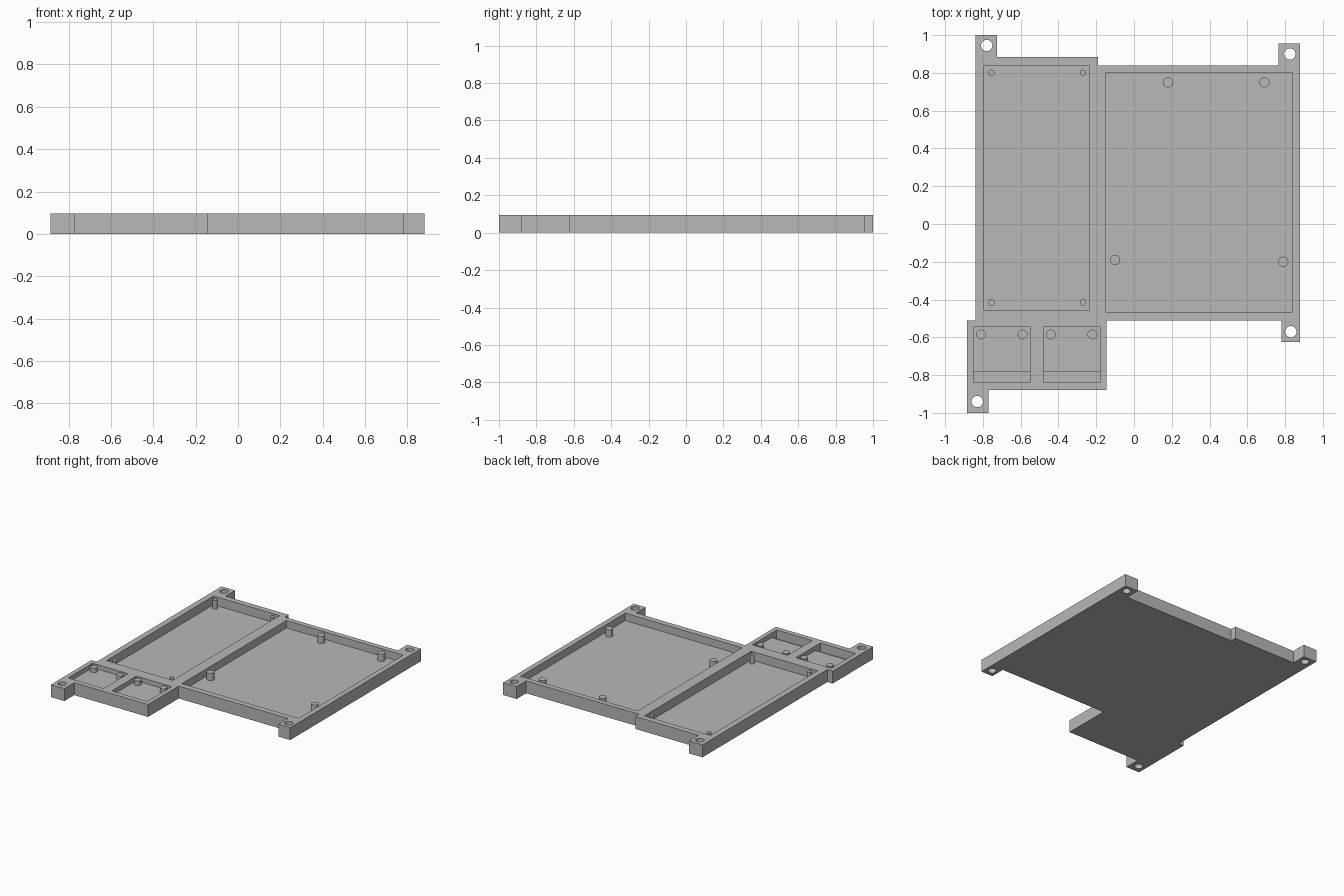
import bpy, bmesh
from math import cos, sin, tau

cube = bpy.data.objects.get("Cube")
if cube:
    bpy.data.objects.remove(cube, do_unlink=True)

TOP = 0.095

grey = bpy.data.materials.new("light grey plastic")
grey.use_nodes = True
COLOUR = (0.48, 0.48, 0.48, 1)
grey.diffuse_color = COLOUR
grey.node_tree.nodes["Principled BSDF"].inputs["Base Color"].default_value = COLOUR


def prism(name, outline, z0, z1):
    """Extrude a flat outline from z0 to z1."""
    bm = bmesh.new()
    face = bm.faces.new([bm.verts.new((x, y, z0)) for x, y in outline])
    new = bmesh.ops.extrude_face_region(bm, geom=[face])["geom"]
    for v in new:
        if isinstance(v, bmesh.types.BMVert):
            v.co.z = z1
    bmesh.ops.recalc_face_normals(bm, faces=bm.faces)
    mesh = bpy.data.meshes.new(name)
    bm.to_mesh(mesh)
    bm.free()
    mesh.materials.append(grey)
    obj = bpy.data.objects.new(name, mesh)
    bpy.context.collection.objects.link(obj)
    return obj


def rect(x0, x1, y0, y1):
    return [(x0, y0), (x1, y0), (x1, y1), (x0, y1)]


def circle(x, y, r, n=32):
    return [(x + r * cos(tau * i / n), y + r * sin(tau * i / n)) for i in range(n)]


def smooth(obj):
    bpy.ops.object.select_all(action="DESELECT")
    obj.select_set(True)
    bpy.context.view_layer.objects.active = obj
    bpy.ops.object.shade_smooth_by_angle()


# Stepped tray body with four corner ears
tray = prism("tray", [
    (-.84, 1), (-.725, 1), (-.725, .885), (-.19, .885), (-.19, .84), (.765, .84),
    (.765, .955), (.88, .955), (.88, -.625), (.78, -.625), (.78, -.51), (-.145, -.51),
    (-.145, -.88), (-.77, -.88), (-.77, -1), (-.885, -1), (-.885, -.51), (-.84, -.51)],
    0, TOP)

# Pockets: floor height, pin radius, footprint, pin positions
LONG, WIDE, SMALL = 0.028, 0.038, 0.06
pockets = [
    ("long", LONG, .017, rect(-.795, -.235, -.455, .84),
     [(x, y) for x in (-.755, -.27) for y in (-.415, .8)]),
    ("wide", WIDE, .027, rect(-.15, .84, -.465, .8),
     [(.18, .75), (.69, .75), (-.1, -.19), (.79, -.2)]),
    ("right_small", SMALL, .026, rect(-.85, -.55, -.84, -.545),
     [(-.81, -.585), (-.59, -.585)]),
    ("left_small", SMALL, .026, rect(-.48, -.18, -.84, -.545),
     [(-.44, -.585), (-.22, -.585)]),
]
cutters = [prism(n + "_pocket_cutter", shape, floor, TOP + .1)
           for n, floor, r, shape, pins in pockets]

# Deeper trench along the front of each small pocket
for x in (-.85, -.48):
    cutters.append(prism("trench_cutter", rect(x, x + .3, -.84, -.78), LONG, SMALL + .01))

# Screw holes through the ears
for x, y in [(-.78, .945), (.825, .9), (.83, -.57), (-.83, -.94)]:
    cutters.append(prism("screw_hole_cutter", circle(x, y, .03), -.1, TOP + .1))

for c in cutters:
    c.hide_render = True
    mod = tray.modifiers.new(c.name, "BOOLEAN")
    mod.operation, mod.solver, mod.object = "DIFFERENCE", "EXACT", c

# Bake the cuts and drop the cutters
cut = bpy.data.meshes.new_from_object(
    tray.evaluated_get(bpy.context.evaluated_depsgraph_get()))
tray.modifiers.clear()
tray.data = cut
for c in cutters:
    bpy.data.objects.remove(c, do_unlink=True)
smooth(tray)

# Locating pins standing on the pocket floors
for name, floor, r, shape, pins in pockets:
    for x, y in pins:
        smooth(prism(name + "_pocket_pin", circle(x, y, r), floor - .005, TOP - .001))
